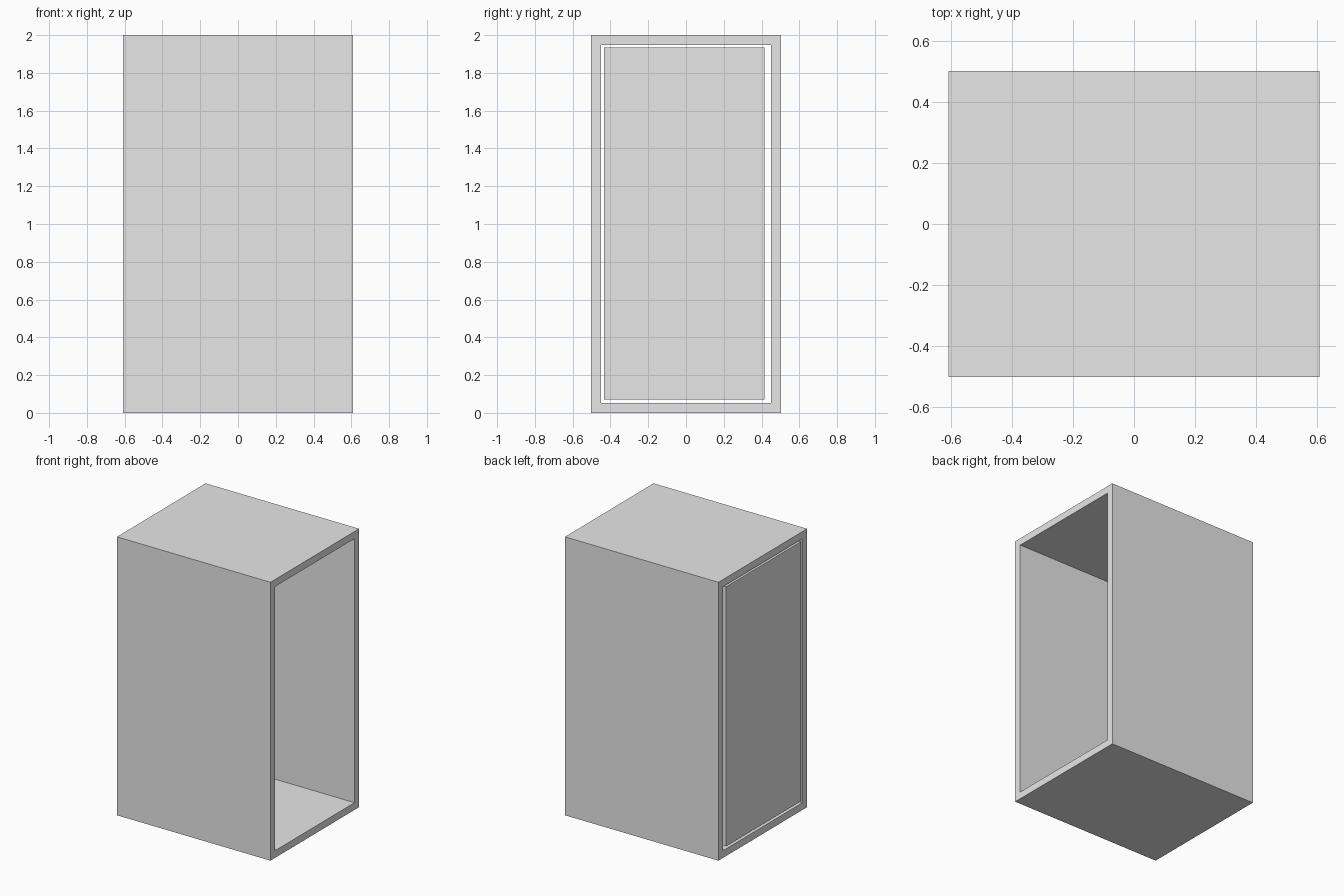
import bpy
import bmesh

default_cube = bpy.data.objects.get("Cube")
if default_cube:
    bpy.data.objects.remove(default_cube, do_unlink=True)

HALF_X, HALF_Y, HEIGHT = 0.61, 0.503, 2.0
WALL = 0.052

# Single light grey finish
grey = bpy.data.materials.new("light grey")
grey.use_nodes = True
colour = (0.8, 0.8, 0.8, 1)
grey.diffuse_color = colour
grey.node_tree.nodes["Principled BSDF"].inputs["Base Color"].default_value = colour


def add_object(name, bm):
    bmesh.ops.recalc_face_normals(bm, faces=bm.faces)
    mesh = bpy.data.meshes.new(name)
    bm.to_mesh(mesh)
    bm.free()
    mesh.materials.append(grey)
    obj = bpy.data.objects.new(name, mesh)
    bpy.context.collection.objects.link(obj)
    return obj


def rectangle(bm, x, y0, y1, z0, z1):
    corners = ((y0, z0), (y1, z0), (y1, z1), (y0, z1))
    return [bm.verts.new((x, y, z)) for y, z in corners]


# Rectangular sleeve, open at both x ends
bm = bmesh.new()
inner_y = HALF_Y - WALL
loops = []
for x in (-HALF_X, HALF_X):
    outer = rectangle(bm, x, -HALF_Y, HALF_Y, 0, HEIGHT)
    inner = rectangle(bm, x, -inner_y, inner_y, WALL, HEIGHT - WALL)
    loops.append((outer, inner))
(outer_a, inner_a), (outer_b, inner_b) = loops
for a, b in ((outer_a, outer_b), (inner_a, inner_b), (outer_a, inner_a), (outer_b, inner_b)):
    for i in range(4):
        j = (i + 1) % 4
        bm.faces.new((a[i], a[j], b[j], b[i]))
add_object("cabinet_shell", bm)

# Loose-fitting door panel, flush with the right opening
bm = bmesh.new()
near = rectangle(bm, -HALF_X, -0.433, 0.416, 0.07, 1.934)
far = rectangle(bm, -HALF_X + 0.05, -0.433, 0.416, 0.07, 1.934)
bm.faces.new(near)
bm.faces.new(far)
for i in range(4):
    j = (i + 1) % 4
    bm.faces.new((near[i], near[j], far[j], far[i]))
add_object("door_panel", bm)
